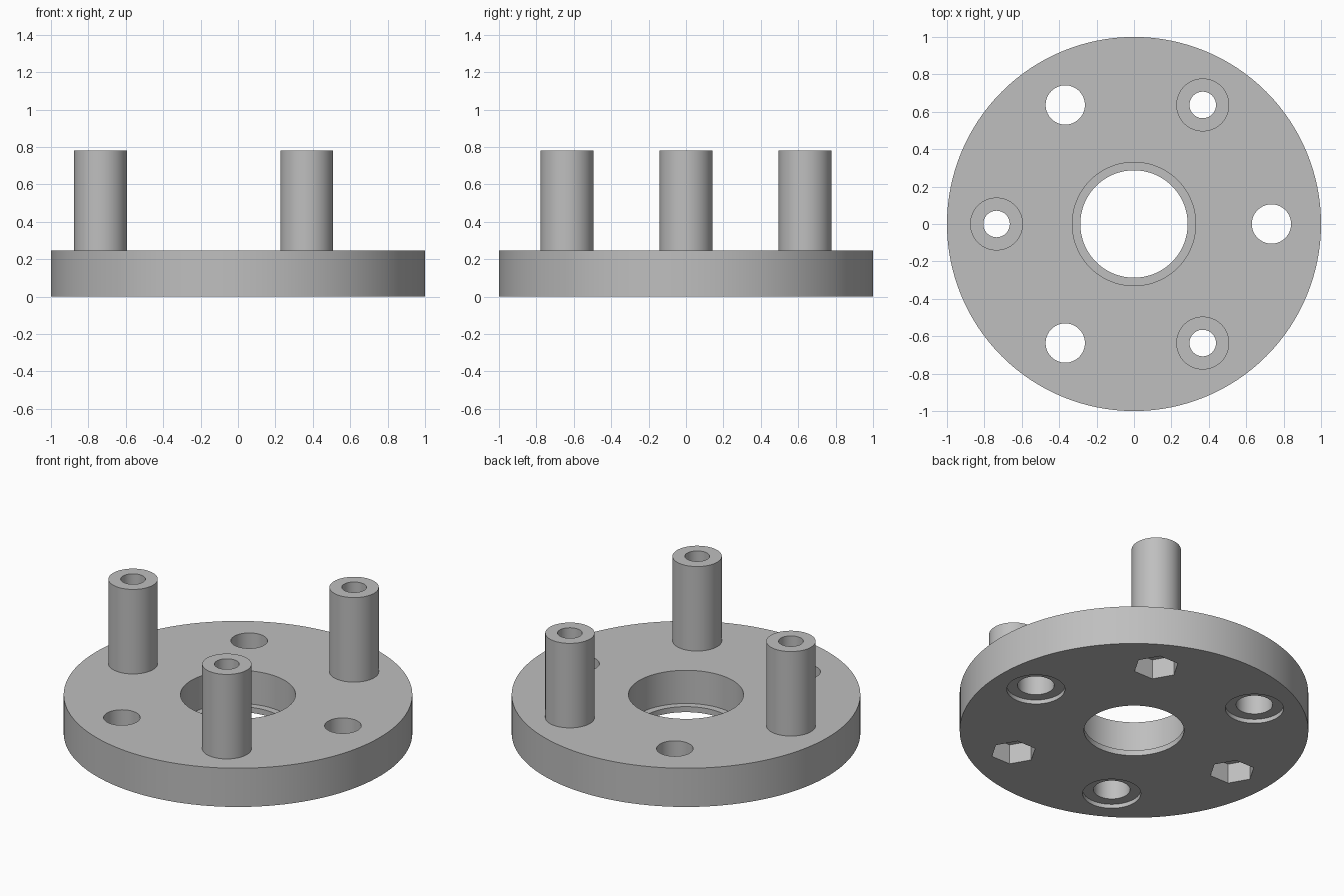
import bpy
from math import cos, sin, radians

cube = bpy.data.objects.get("Cube")
if cube:
    bpy.data.objects.remove(cube, do_unlink=True)

PLATE_H = 0.245
POST_TOP = 0.78
RING = 0.735      # bolt circle radius

grey = bpy.data.materials.new("plain grey")
grey.use_nodes = True
colour = (0.52, 0.52, 0.52, 1)
grey.diffuse_color = colour
grey.node_tree.nodes["Principled BSDF"].inputs["Base Color"].default_value = colour


def cylinder(name, radius, bottom, top, centre=(0, 0), sides=64, turn=0):
    bpy.ops.mesh.primitive_cylinder_add(
        vertices=sides, radius=radius, depth=top - bottom,
        location=(*centre, (top + bottom) / 2), rotation=(0, 0, turn))
    obj = bpy.context.object
    obj.name = name
    obj.data.materials.append(grey)
    return obj


def combine(target, tool, operation):
    mod = target.modifiers.new(operation.lower(), 'BOOLEAN')
    mod.operation = operation
    mod.solver = 'EXACT'
    mod.object = tool
    bpy.context.view_layer.objects.active = target
    bpy.ops.object.modifier_apply(modifier=mod.name)
    bpy.data.objects.remove(tool, do_unlink=True)


def cut(target, radius, bottom, top, centre=(0, 0), sides=64, turn=0):
    combine(target, cylinder("cutter", radius, bottom, top, centre, sides, turn), 'DIFFERENCE')


def on_ring(degrees):
    return RING * cos(radians(degrees)), RING * sin(radians(degrees))


# Round base plate with a stepped centre bore
plate = cylinder("flange_plate_with_posts", 1, 0, PLATE_H, sides=128)
cut(plate, 0.33, 0.035, 1, sides=96)
cut(plate, 0.287, -1, 1, sides=96)

# Hollow posts, each with a hexagonal nut pocket underneath
for angle in (60, 180, 300):
    spot = on_ring(angle)
    combine(plate, cylinder("post", 0.1415, 0.18, POST_TOP, spot), 'UNION')
    cut(plate, 0.071, -1, 1, spot, sides=48)
    # a six-sided cylinder starts with a corner on y, so turn it to x
    cut(plate, 0.132, -1, 0.125, spot, sides=6, turn=radians(30))

# Through holes with shallow counterbores underneath
for angle in (0, 120, 240):
    spot = on_ring(angle)
    cut(plate, 0.105, -1, 1, spot)
    cut(plate, 0.167, -1, 0.026, spot)

# Smooth curved walls, crisp rims
bpy.ops.object.select_all(action='DESELECT')
plate.select_set(True)
bpy.context.view_layer.objects.active = plate
bpy.ops.object.shade_smooth_by_angle(angle=radians(30))
